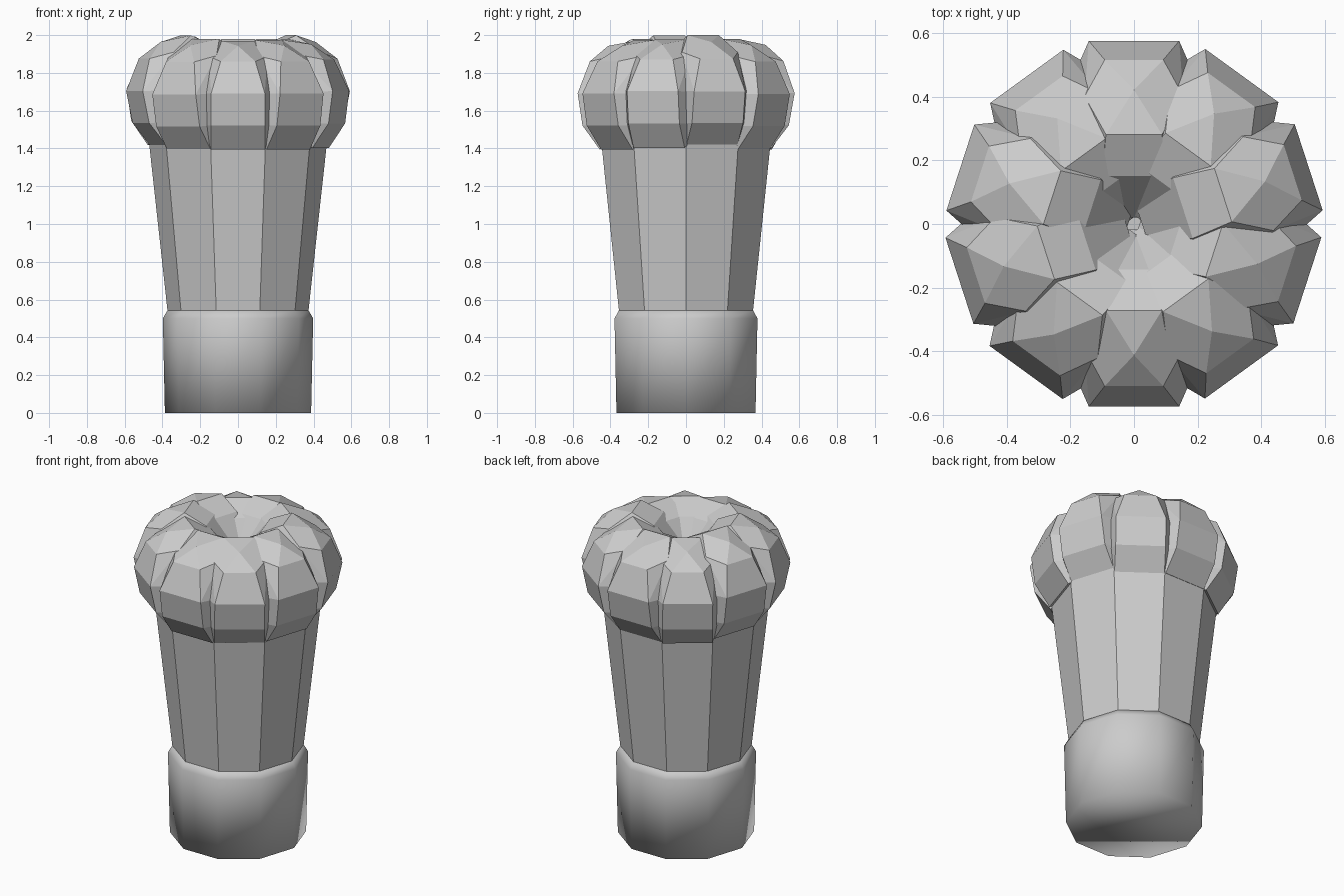
import bpy, bmesh, math, random
from mathutils import Matrix, Vector

if "Cube" in bpy.data.objects:
    bpy.data.objects.remove(bpy.data.objects["Cube"])

random.seed(4)
SIDES = 10


def finish(bm, name, smooth=False):
    bmesh.ops.recalc_face_normals(bm, faces=bm.faces)
    for f in bm.faces:
        f.smooth = smooth
    me = bpy.data.meshes.new(name)
    bm.to_mesh(me)
    bm.free()
    ob = bpy.data.objects.new(name, me)
    bpy.context.collection.objects.link(ob)
    return ob


def loft(name, profile, smooth):
    """Ten-sided solid from (radius, z) pairs, capped at both ends."""
    bm = bmesh.new()
    rings = []
    for r, z in profile:
        rings.append([bm.verts.new((r * math.cos(math.tau * i / SIDES),
                                    r * math.sin(math.tau * i / SIDES), z))
                      for i in range(SIDES)])
    for a, b in zip(rings, rings[1:]):
        for i in range(SIDES):
            j = (i + 1) % SIDES
            bm.faces.new((a[i], a[j], b[j], b[i]))
    bm.faces.new(rings[0][::-1])
    bm.faces.new(rings[-1])
    return finish(bm, name, smooth)


# smooth lower band and faceted flaring body
loft("base_band", [(0.387, 0), (0.398, 0.5), (0.372, 0.545)], True)
loft("tapered_body", [(0.372, 0.53), (0.472, 1.44), (0.44, 1.60)], False)

# half outline of one faceted lobe: (outward, sideways, height), mirrored sideways
LOBE = [
    (0.45, 0.142, 1.405), (0.545, 0.142, 1.53), (0.575, 0.142, 1.70),
    (0.515, 0.092, 1.87), (0.42, 0.0, 1.955), (0.28, 0.088, 1.985),
    (0.40, 0.155, 1.90), (0.47, 0.188, 1.70), (0.45, 0.185, 1.53),
    (0.30, 0.235, 1.72), (0.30, 0.20, 1.50), (0.15, 0.10, 1.92),
    (0.16, 0.17, 1.80), (0.02, 0.07, 1.74), (0.10, 0.08, 1.55),
]

# ring of lobes around the top, each slightly different
for i in range(SIDES):
    bm = bmesh.new()
    for u, t, z in LOBE:
        for s in ((1, -1) if t else (1,)):
            bm.verts.new((u, s * t, z))
    hull = bmesh.ops.convex_hull(bm, input=bm.verts)
    loose = [v for v in bm.verts if not v.link_faces]
    bmesh.ops.delete(bm, geom=loose, context='VERTS')
    bmesh.ops.dissolve_limit(bm, angle_limit=math.radians(2),
                             verts=bm.verts, edges=bm.edges)
    pivot = Matrix.Translation((0.42, 0, 1.65))
    tilt = Matrix.Rotation(random.uniform(-0.05, 0.05), 4, 'Y')
    lift = Matrix.Translation((0, 0, random.uniform(-0.015, 0.015)))
    turn = Matrix.Rotation(math.radians(36 * i - 90), 4, 'Z')
    bm.transform(turn @ lift @ pivot @ tilt @ pivot.inverted())
    finish(bm, "top_lobe_%d" % (i + 1))
